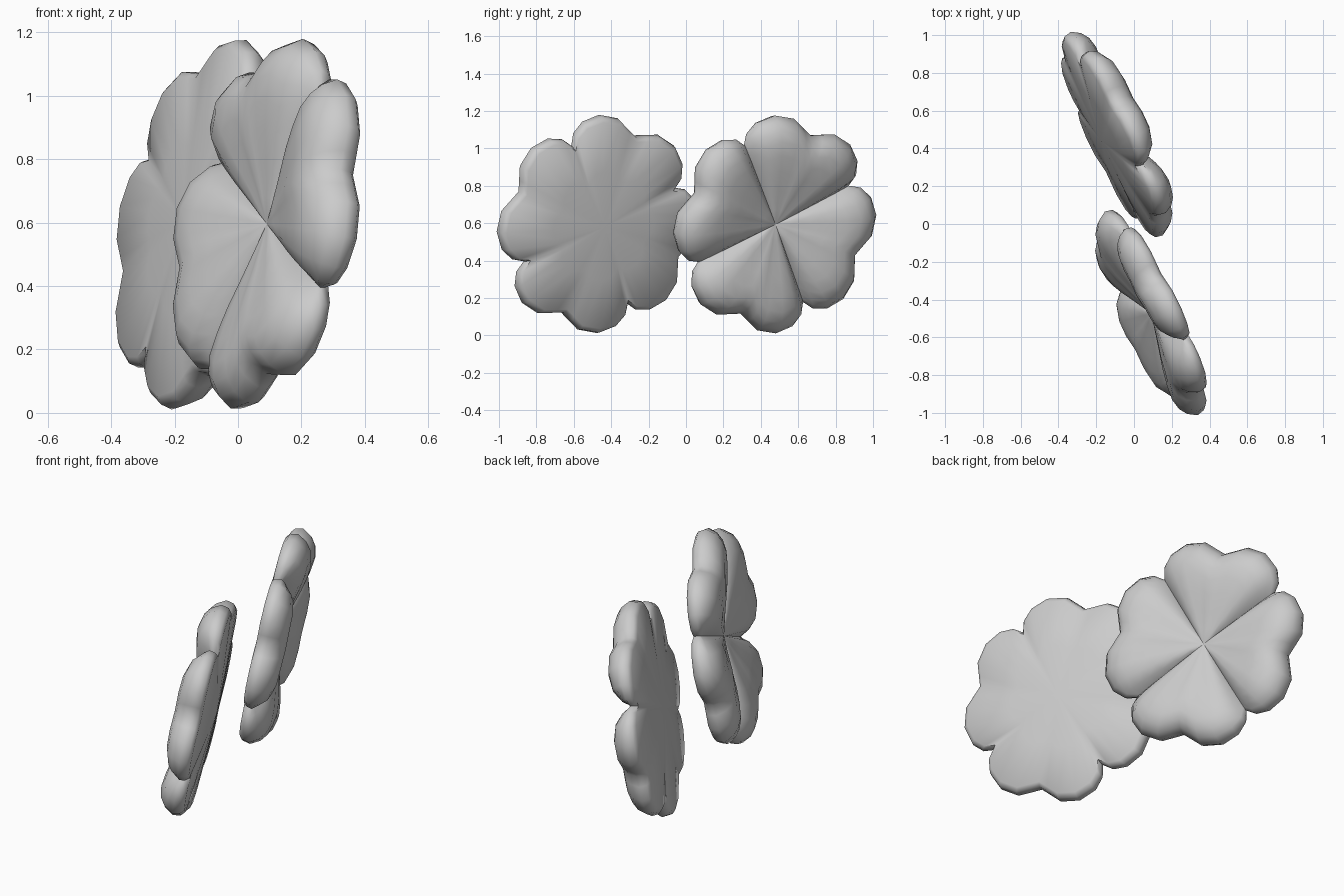
import bpy, bmesh
from math import cos, sin, radians
from mathutils import Vector

if "Cube" in bpy.data.objects:
    bpy.data.objects.remove(bpy.data.objects["Cube"])

# Shared tilted plane: both clovers are parallel, facing opposite ways
N = Vector((1, 0.47, -0.2)).normalized()
U = Vector((-0.47, 1, 0)).normalized()
V = N.cross(U)

# Half-petal samples: angle from petal axis, outline radius, puff amount
HALF = [(0, .512, 1.0), (6, .537, 1.0), (13, .578, 1.0), (24, .594, .97),
        (34, .573, .8), (41, .53, .42), (45, .473, 0)]
PETAL = [(-a, r, p) for a, r, p in HALF[:0:-1]] + HALF[:-1]
# Front profile: fraction of radius, puff height, base height
FRONT = [(.15, .2, .08), (.32, .46, .078), (.5, .76, .075), (.65, .95, .072),
         (.78, 1.03, .07), (.88, .93, .066), (.95, .66, .063), (1.0, .2, .06)]
# Back profile, rounding in from the rim: fraction of radius, height
BACK = [(.985, .04), (.945, .022), (.5, .004)]
PUFF = 0.1


def clover(name, centre, side, phase):
    bm = bmesh.new()

    def vert(r, ang, h):
        a = radians(ang)
        return bm.verts.new(centre + U * r * cos(a) + V * r * sin(a) + N * side * h)

    cols = [(phase + 90 * k + a, r, p) for k in range(4) for a, r, p in PETAL]
    # Puffed heart petals, then rim and shallow conical back
    rings = [[vert(r * t, a, base + PUFF * f * p) for a, r, p in cols]
             for t, f, base in FRONT]
    rings += [[vert(r * t, a, h) for a, r, p in cols] for t, h in BACK]
    front, back = vert(0, 0, .08), vert(0, 0, -.012)
    n = len(cols)
    for i in range(n):
        j = (i + 1) % n
        bm.faces.new((front, rings[0][i], rings[0][j]))
        bm.faces.new((back, rings[-1][j], rings[-1][i]))
        for lo, hi in zip(rings, rings[1:]):
            bm.faces.new((lo[i], hi[i], hi[j], lo[j]))
    bmesh.ops.recalc_face_normals(bm, faces=bm.faces[:])
    me = bpy.data.meshes.new(name)
    bm.to_mesh(me)
    bm.free()
    ob = bpy.data.objects.new(name, me)
    bpy.context.collection.objects.link(ob)
    bpy.ops.object.select_all(action='DESELECT')
    ob.select_set(True)
    bpy.context.view_layer.objects.active = ob
    bpy.ops.object.shade_smooth_by_angle(angle=radians(50))


clover("front_clover", Vector((.162, -.44, .582)), -1, 70)
clover("rear_clover", Vector((-.162, .445, .607)), 1, 71)
